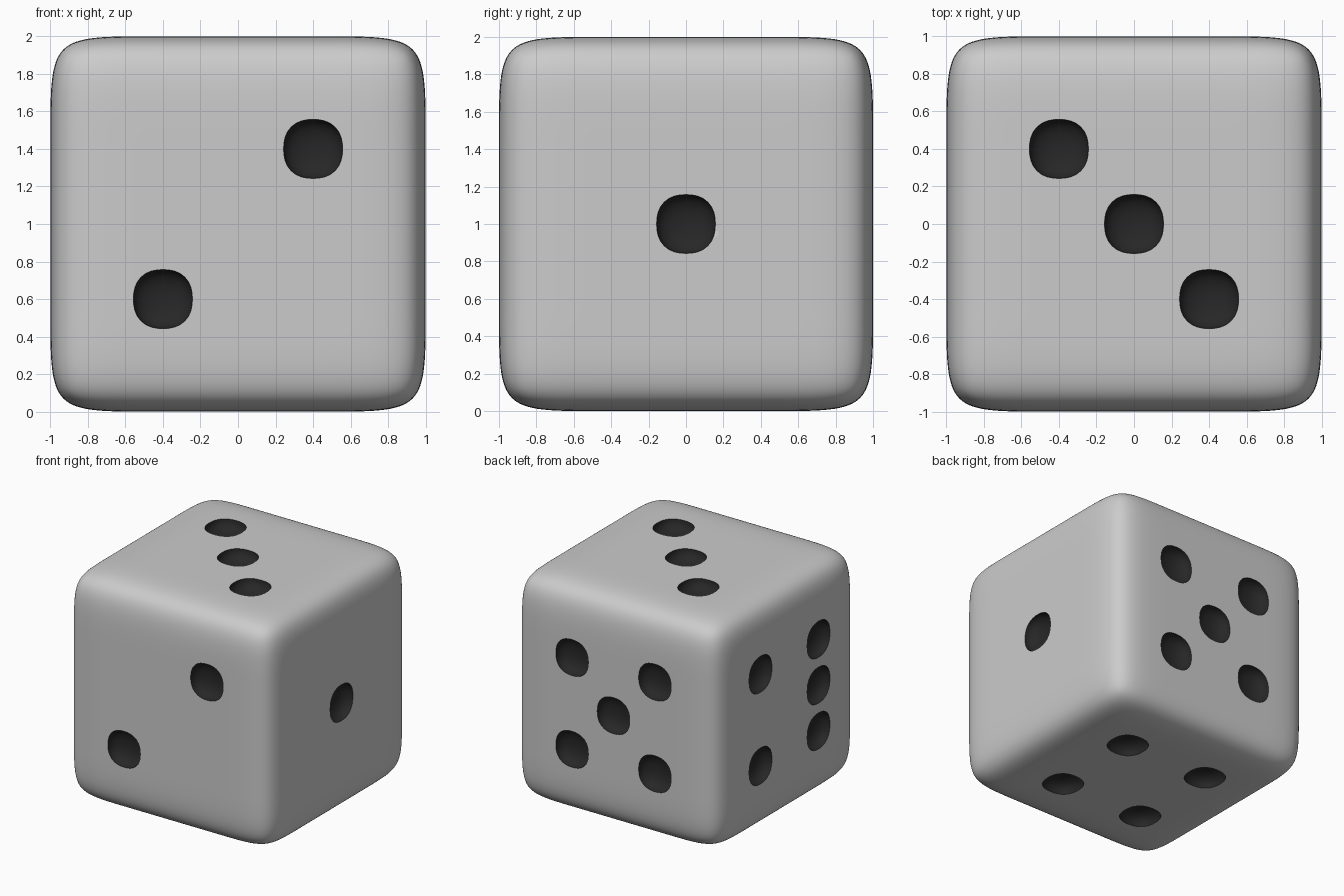
import bpy, bmesh
from mathutils import Vector, Matrix

if "Cube" in bpy.data.objects:
    bpy.data.objects.remove(bpy.data.objects["Cube"])

LOOP = 0.58      # support loop position, sets the edge rounding
PIP_R = 0.157    # pip radius on the face
PIP_DEPTH = 0.10
D = 0.4          # pip spacing

dark = bpy.data.materials.new("pip_black")
dark.diffuse_color = (0.02, 0.02, 0.02, 1)
dark.use_nodes = True
dark.node_tree.nodes["Principled BSDF"].inputs["Base Color"].default_value = dark.diffuse_color


def make_object(name, bm):
    mesh = bpy.data.meshes.new(name)
    bm.to_mesh(mesh)
    bm.free()
    obj = bpy.data.objects.new(name, mesh)
    bpy.context.collection.objects.link(obj)
    mesh.materials.append(None)
    mesh.materials.append(dark)
    return obj


# Body: cube with support loops, rounded by subdivision
bm = bmesh.new()
bmesh.ops.create_cube(bm, size=2)
for axis in range(3):
    for s in (-LOOP, LOOP):
        n = Vector((0, 0, 0))
        n[axis] = 1
        bmesh.ops.bisect_plane(bm, geom=bm.verts[:] + bm.edges[:] + bm.faces[:],
                               plane_co=n * s, plane_no=n)
bmesh.ops.translate(bm, verts=bm.verts[:], vec=(0, 0, 1))
body = make_object("die_body", bm)
sub = body.modifiers.new("round", 'SUBSURF')
sub.levels = sub.render_levels = 4

# Pip layouts: face normal, and in-plane spots
corners = [(a, b) for a in (-D, D) for b in (-D, D)]
X, Y, Z = Vector((1, 0, 0)), Vector((0, 1, 0)), Vector((0, 0, 1))
faces = [
    (X, Y, Z, [(0, 0)]),
    (-Y, X, Z, [(-D, -D), (D, D)]),
    (Z, X, Y, [(-D, D), (0, 0), (D, -D)]),
    (-Z, X, Y, corners),
    (Y, X, Z, corners + [(0, 0)]),
    (-X, Y, Z, corners + [(-D, 0), (D, 0)]),
]

# Pip cutters: slightly squarish flattened balls centred on the faces
bm = bmesh.new()
for normal, u, v, spots in faces:
    for a, b in spots:
        ball = bmesh.ops.create_uvsphere(bm, u_segments=32, v_segments=16, radius=1)["verts"]
        for p in ball:
            x, y, z = p.co
            k = (abs(x) ** 2.35 + abs(y) ** 2.35 + abs(z) ** 2.35) ** (-1 / 2.35)
            p.co = (Vector((0, 0, 1)) + normal + u * (a + x * k * PIP_R)
                    + v * (b + y * k * PIP_R) + normal * z * k * PIP_DEPTH)
bmesh.ops.recalc_face_normals(bm, faces=bm.faces[:])
for f in bm.faces:
    f.material_index = 1
    f.smooth = True
cutter = make_object("pip_cutters", bm)
cutter.hide_render = True
cutter.hide_set(True)

cut = body.modifiers.new("pips", 'BOOLEAN')
cut.operation = 'DIFFERENCE'
cut.solver = 'EXACT'
cut.object = cutter

# Apply the cuts and smooth the surface
bpy.ops.object.select_all(action='DESELECT')
body.select_set(True)
bpy.context.view_layer.objects.active = body
for m in ("round", "pips"):
    bpy.ops.object.modifier_apply(modifier=m)
bpy.data.objects.remove(cutter)
bpy.ops.object.shade_smooth_by_angle(angle=0.7)
